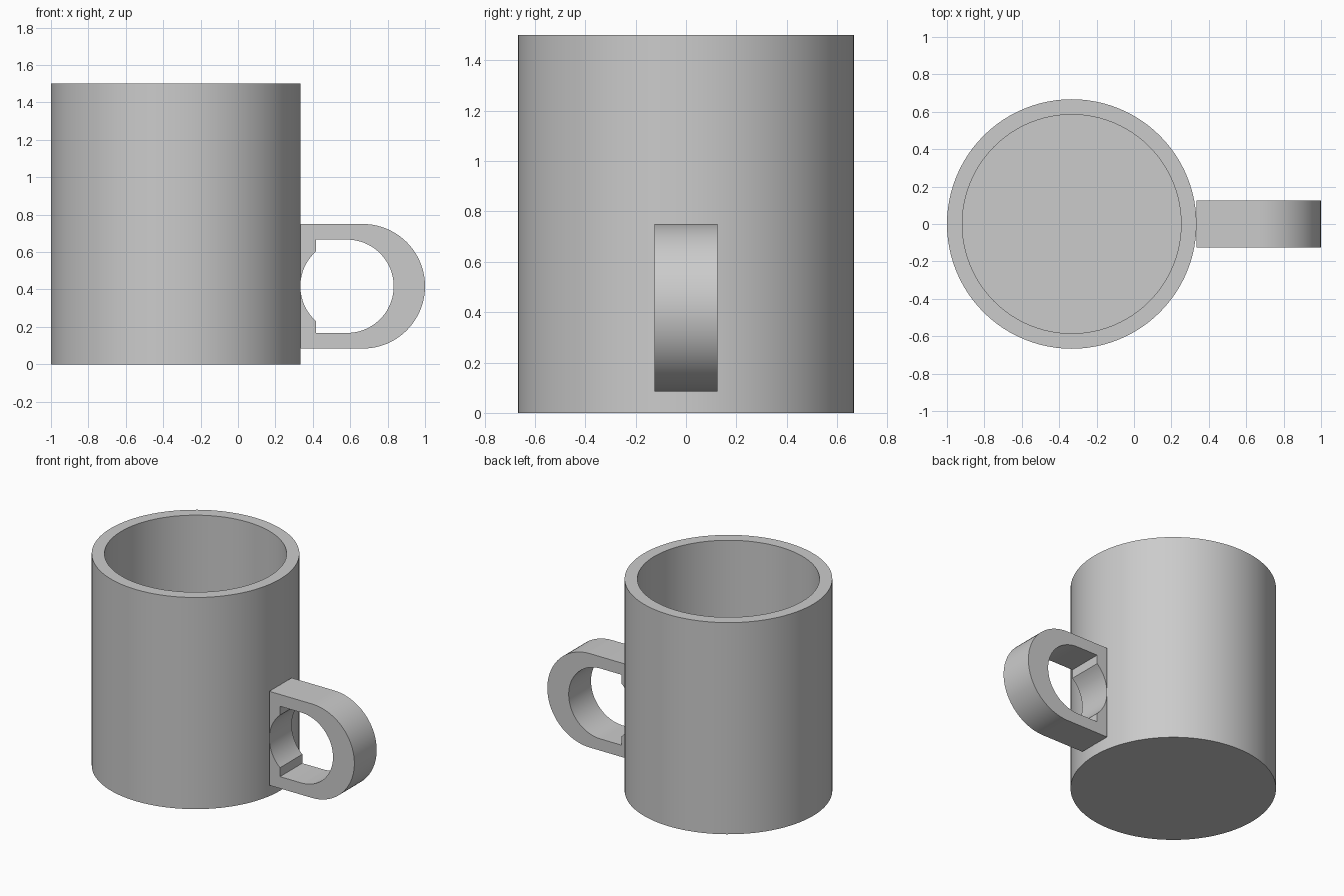
import bpy, bmesh
from math import sin, cos, acos, pi, radians
from mathutils import Vector

if "Cube" in bpy.data.objects:
    bpy.data.objects.remove(bpy.data.objects["Cube"], do_unlink=True)

grey = bpy.data.materials.new("plain grey")
grey.use_nodes = True
grey.diffuse_color = (0.6, 0.6, 0.6, 1)
grey.node_tree.nodes["Principled BSDF"].inputs["Base Color"].default_value = grey.diffuse_color


def finish(bm, name):
    """Turn a bmesh into a smooth-shaded object with sharp corners."""
    bmesh.ops.recalc_face_normals(bm, faces=bm.faces)
    mesh = bpy.data.meshes.new(name)
    bm.to_mesh(mesh)
    bm.free()
    mesh.materials.append(grey)
    obj = bpy.data.objects.new(name, mesh)
    bpy.context.collection.objects.link(obj)
    bpy.ops.object.select_all(action="DESELECT")
    obj.select_set(True)
    bpy.context.view_layer.objects.active = obj
    bpy.ops.object.shade_smooth_by_angle(angle=radians(30))
    return obj


def arc(cx, cz, r, start, end, steps):
    angles = [start + (end - start) * i / steps for i in range(steps + 1)]
    return [(cx + r * cos(a), cz + r * sin(a)) for a in angles]


def add_loop(bm, points, y):
    verts = [bm.verts.new((x, y, z)) for x, z in points]
    return [bm.edges.new((v, verts[i - 1])) for i, v in enumerate(verts)]


# Cup body: wall and floor profile turned about its own axis
radius, inner, height, floor = 0.667, 0.585, 1.5, 0.083
axis_x = radius - 1
profile = [(0, 0), (radius, 0), (radius, height),
           (inner, height), (inner, floor), (0, floor)]
bm = bmesh.new()
verts = [bm.verts.new((axis_x + r, 0, z)) for r, z in profile]
edges = [bm.edges.new(pair) for pair in zip(verts, verts[1:])]
bmesh.ops.spin(bm, geom=verts + edges, cent=(axis_x, 0, 0), axis=(0, 0, 1),
               angle=2 * pi, steps=96, use_merge=True)
bmesh.ops.remove_doubles(bm, verts=bm.verts, dist=0.0001)
finish(bm, "cup_body")

# Handle: D-shaped plate with a keyhole-like finger hole
mid_z, half_width = 0.417, 0.125
outer_r, hole_r = 0.333, 0.2495
left, step_x, hole_x = 0.333, 0.417, 0.583
outline = arc(1 - outer_r, mid_z, outer_r, -pi / 2, pi / 2, 40)
outline += [(left, mid_z + outer_r), (left, mid_z - outer_r)]
notch = acos((step_x - hole_x) / hole_r)
hole = arc(hole_x, mid_z, hole_r, -pi / 2, pi / 2, 40)
hole += [(step_x, mid_z + hole_r)]
hole += arc(hole_x, mid_z, hole_r, notch, 2 * pi - notch, 20)
hole += [(step_x, mid_z - hole_r)]

bm = bmesh.new()
loops = add_loop(bm, outline, -half_width) + add_loop(bm, hole, -half_width)
bmesh.ops.triangle_fill(bm, edges=loops, use_beauty=True, normal=(0, -1, 0))
grown = bmesh.ops.extrude_face_region(bm, geom=bm.faces[:], use_keep_orig=True)
moved = [g for g in grown["geom"] if isinstance(g, bmesh.types.BMVert)]
bmesh.ops.translate(bm, verts=moved, vec=Vector((0, 2 * half_width, 0)))
finish(bm, "handle")
